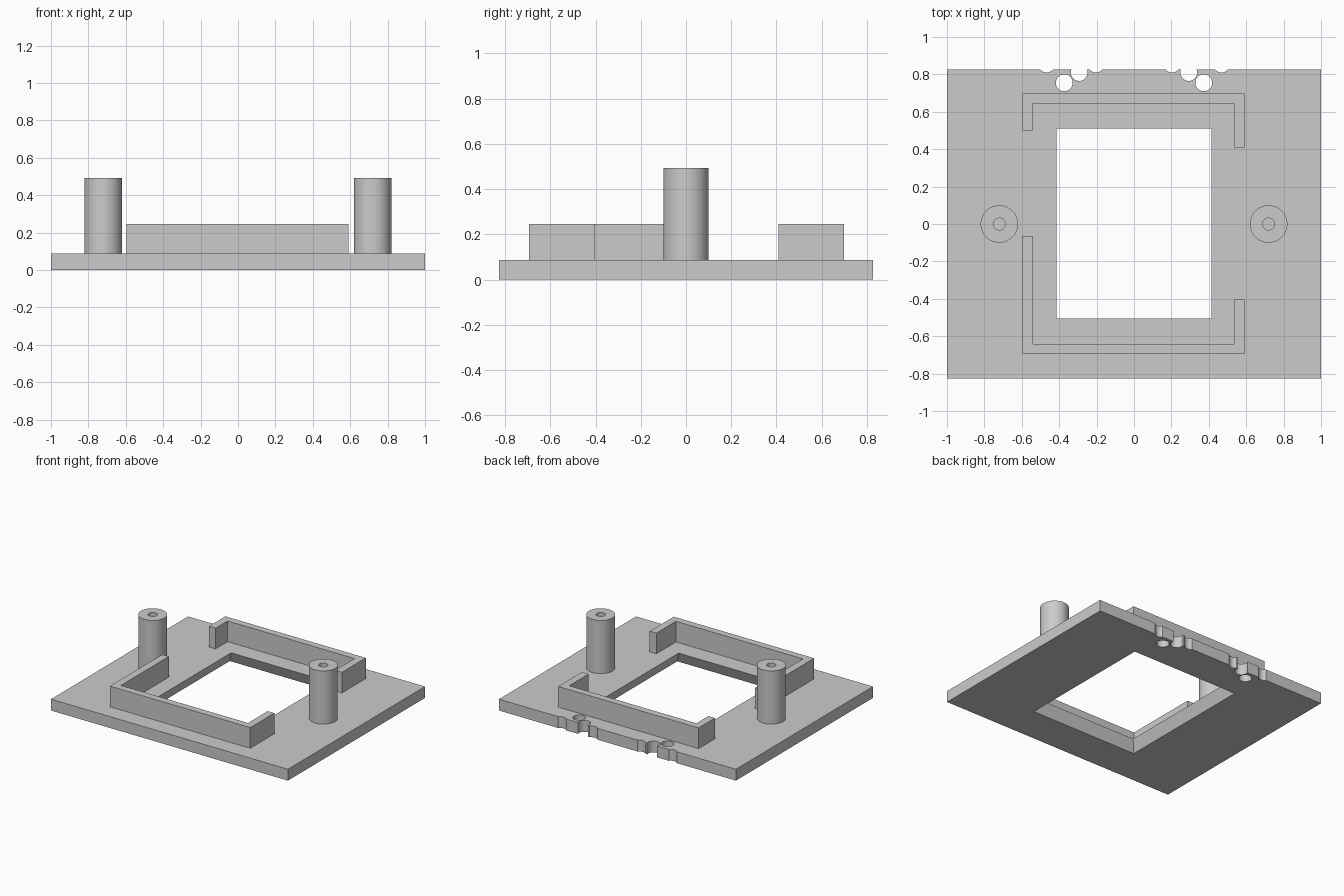
import bpy, bmesh
from math import radians

default = bpy.data.objects.get("Cube")
if default:
    bpy.data.objects.remove(default, do_unlink=True)

gray = bpy.data.materials.new("light_gray")
gray.use_nodes = True
COLOUR = (0.6, 0.6, 0.6, 1)
gray.diffuse_color = COLOUR
gray.node_tree.nodes["Principled BSDF"].inputs["Base Color"].default_value = COLOUR

PLATE_TOP = 0.087
WALL_TOP = 0.245
POST_TOP = 0.493


def finish(name, bm):
    """Turn a bmesh into a gray object."""
    bmesh.ops.recalc_face_normals(bm, faces=bm.faces)
    mesh = bpy.data.meshes.new(name)
    bm.to_mesh(mesh)
    bm.free()
    mesh.materials.append(gray)
    obj = bpy.data.objects.new(name, mesh)
    bpy.context.collection.objects.link(obj)
    return obj


def prism(name, outline, z0, z1):
    """Extrude a flat outline from z0 to z1."""
    bm = bmesh.new()
    face = bm.faces.new([bm.verts.new((x, y, z0)) for x, y in outline])
    top = bmesh.ops.extrude_face_region(bm, geom=[face])["geom"]
    bmesh.ops.translate(bm, vec=(0, 0, z1 - z0),
                        verts=[v for v in top if isinstance(v, bmesh.types.BMVert)])
    return finish(name, bm)


def cylinder(name, x, y, radius, z0, z1, sides=48):
    bm = bmesh.new()
    bmesh.ops.create_cone(bm, cap_ends=True, segments=sides, radius1=radius,
                          radius2=radius, depth=z1 - z0)
    bmesh.ops.translate(bm, vec=(x, y, (z0 + z1) / 2), verts=bm.verts)
    return finish(name, bm)


def cut(obj, cutter):
    """Subtract the cutter and remove it."""
    mod = obj.modifiers.new("cut", 'BOOLEAN')
    mod.operation = 'DIFFERENCE'
    mod.solver = 'EXACT'
    mod.object = cutter
    bpy.context.view_layer.objects.active = obj
    bpy.ops.object.modifier_apply(modifier=mod.name)
    bpy.data.objects.remove(cutter, do_unlink=True)


def smooth(obj):
    bpy.ops.object.select_all(action='DESELECT')
    obj.select_set(True)
    bpy.context.view_layer.objects.active = obj
    bpy.ops.object.shade_smooth_by_angle(angle=radians(30))


def rectangle(x, y, cy=0):
    return [(-x, cy - y), (x, cy - y), (x, cy + y), (-x, cy + y)]


# Base plate
plate = prism("base_plate", rectangle(1, 0.826), 0, PLATE_TOP)

# Window whose sides flare outwards towards the underside
window = prism("window_cutter", rectangle(0.415, 0.507, 0.003), -PLATE_TOP, 2 * PLATE_TOP)
for v in window.data.vertices:
    flare = 0.037 * (1 - v.co.z / PLATE_TOP)
    v.co.x += flare if v.co.x > 0 else -flare
    v.co.y += flare if v.co.y > 0 else -flare
cut(plate, window)

# Round holes and edge notches along the back
for side in (-1, 1):
    for x, y in ((0.373, 0.755), (0.293, 0.81), (0.203, 0.855), (0.467, 0.855)):
        cut(plate, cylinder("hole_cutter", side * x, y, 0.045, -0.1, 0.2, 32))
smooth(plate)


# Bracket-shaped walls around the window
def bracket(name, outer_y, inner_y, left_end, right_end):
    xl, xr, t = -0.595, 0.59, 0.056
    outline = [(xl, left_end), (xl, outer_y), (xr, outer_y), (xr, right_end),
               (xr - t, right_end), (xr - t, inner_y), (xl + t, inner_y), (xl + t, left_end)]
    return prism(name, outline, PLATE_TOP, WALL_TOP)


bracket("back_wall", 0.698, 0.645, 0.5, 0.41)
bracket("front_wall", -0.695, -0.642, -0.065, -0.405)

# Hollow mounting posts
for name, x in (("right_post", -0.72), ("left_post", 0.72)):
    post = cylinder(name, x, 0, 0.1, PLATE_TOP, POST_TOP)
    cut(post, cylinder("bore_cutter", x, 0, 0.032, PLATE_TOP + 0.01, POST_TOP + 0.1, 32))
    smooth(post)
